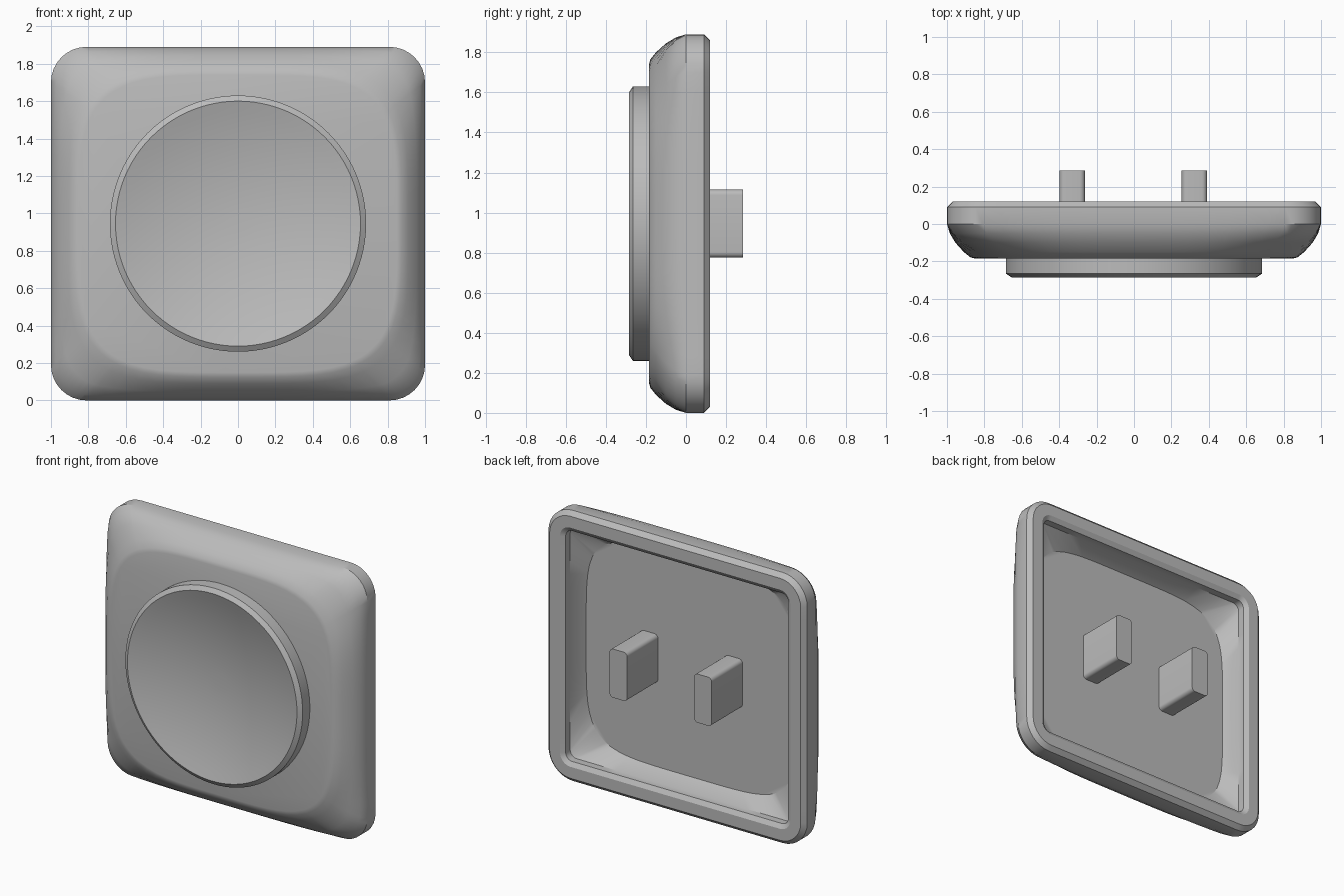
import bpy, bmesh, math

if "Cube" in bpy.data.objects:
    bpy.data.objects.remove(bpy.data.objects["Cube"])

W, H, CZ, R = 1.0, 0.945, 0.945, 0.19   # half width, half height, centre height, corner radius

grey = bpy.data.materials.new("plain_grey")
grey.diffuse_color = (0.5, 0.5, 0.5, 1)
grey.use_nodes = True
grey.node_tree.nodes["Principled BSDF"].inputs["Base Color"].default_value = grey.diffuse_color


def rounded_rect(a, b, r, arc=8, side=16):
    """Closed outline with round corners and evenly divided straight sides."""
    corners = []
    for k, (sx, sz) in enumerate([(1, 1), (-1, 1), (-1, -1), (1, -1)]):
        corners.append([(sx * (a - r) + r * math.cos((k + i / arc) * math.pi / 2),
                         sz * (b - r) + r * math.sin((k + i / arc) * math.pi / 2))
                        for i in range(arc + 1)])
    pts = []
    for k in range(4):
        pts += corners[k]
        p, q = corners[k][-1], corners[(k + 1) % 4][0]
        pts += [(p[0] + (q[0] - p[0]) * i / side, p[1] + (q[1] - p[1]) * i / side)
                for i in range(1, side)]
    return pts


def inset_rect(d):
    return rounded_rect(W - d, H - d, R - d)


def cushion(a, b, n):
    """Bulging square sampled in the same directions as the outer outline."""
    out = []
    for x, z in inset_rect(0):
        s = (abs(x / a) ** n + abs(z / b) ** n) ** (-1 / n)
        out.append((x * s, z * s))
    return out


def mix(p, q, t):
    return [(a[0] + (b[0] - a[0]) * t, a[1] + (b[1] - a[1]) * t) for a, b in zip(p, q)]


def loft(name, rings, cx=0.0):
    """Skin a list of (outline, y) rings and cap both ends."""
    bm = bmesh.new()
    loops = [[bm.verts.new((cx + x, y, CZ + z)) for x, z in pts] for pts, y in rings]
    n = len(loops[0])
    for a, b in zip(loops, loops[1:]):
        for i in range(n):
            j = (i + 1) % n
            bm.faces.new((a[i], a[j], b[j], b[i]))
    bm.faces.new(loops[0])
    bm.faces.new(loops[-1])
    bmesh.ops.recalc_face_normals(bm, faces=bm.faces[:])
    me = bpy.data.meshes.new(name)
    bm.to_mesh(me)
    bm.free()
    me.materials.append(grey)
    ob = bpy.data.objects.new(name, me)
    bpy.context.collection.objects.link(ob)
    bpy.ops.object.select_all(action='DESELECT')
    ob.select_set(True)
    bpy.context.view_layer.objects.active = ob
    bpy.ops.object.shade_smooth_by_angle(angle=math.radians(30))
    return ob


def circle(r, n=96):
    return [(r * math.cos(i * math.tau / n), r * math.sin(i * math.tau / n)) for i in range(n)]


# Cover plate: cushion front, rounded square rim, hollow back
outer = inset_rect(0)
shoulder = cushion(0.91, 0.855, 4.2)
loft("cover_plate", [
    (cushion(0.85, 0.795, 4), -0.185),
    (cushion(0.875, 0.82, 4), -0.178),
    (shoulder, -0.15),
    (mix(outer, shoulder, 0.5), -0.1),
    (mix(outer, shoulder, 0.17), -0.05),
    (outer, 0.0),
    (outer, 0.09),
    (inset_rect(0.03), 0.12),
    (inset_rect(0.11), 0.12),
    (inset_rect(0.14), 0.10),
    (inset_rect(0.14), 0.05),
    (cushion(0.81, 0.755, 5), -0.055),
])

# Round dial with chamfered lip and a shallow concave face
rings = [(circle(0.685), -0.18), (circle(0.685), -0.265), (circle(0.655), -0.285)]
for k in range(11, 0, -1):
    t = k / 12
    rings.append((circle(0.655 * t), -0.285 + 0.1 * (1 - t * t)))
loft("dial", rings)

# Two rounded prongs on the back
for name, cx in (("left_prong", -0.33), ("right_prong", 0.323)):
    outline = rounded_rect(0.068, 0.17, 0.028, arc=6, side=1)
    loft(name, [(outline, -0.07), (outline, 0.285)], cx)
